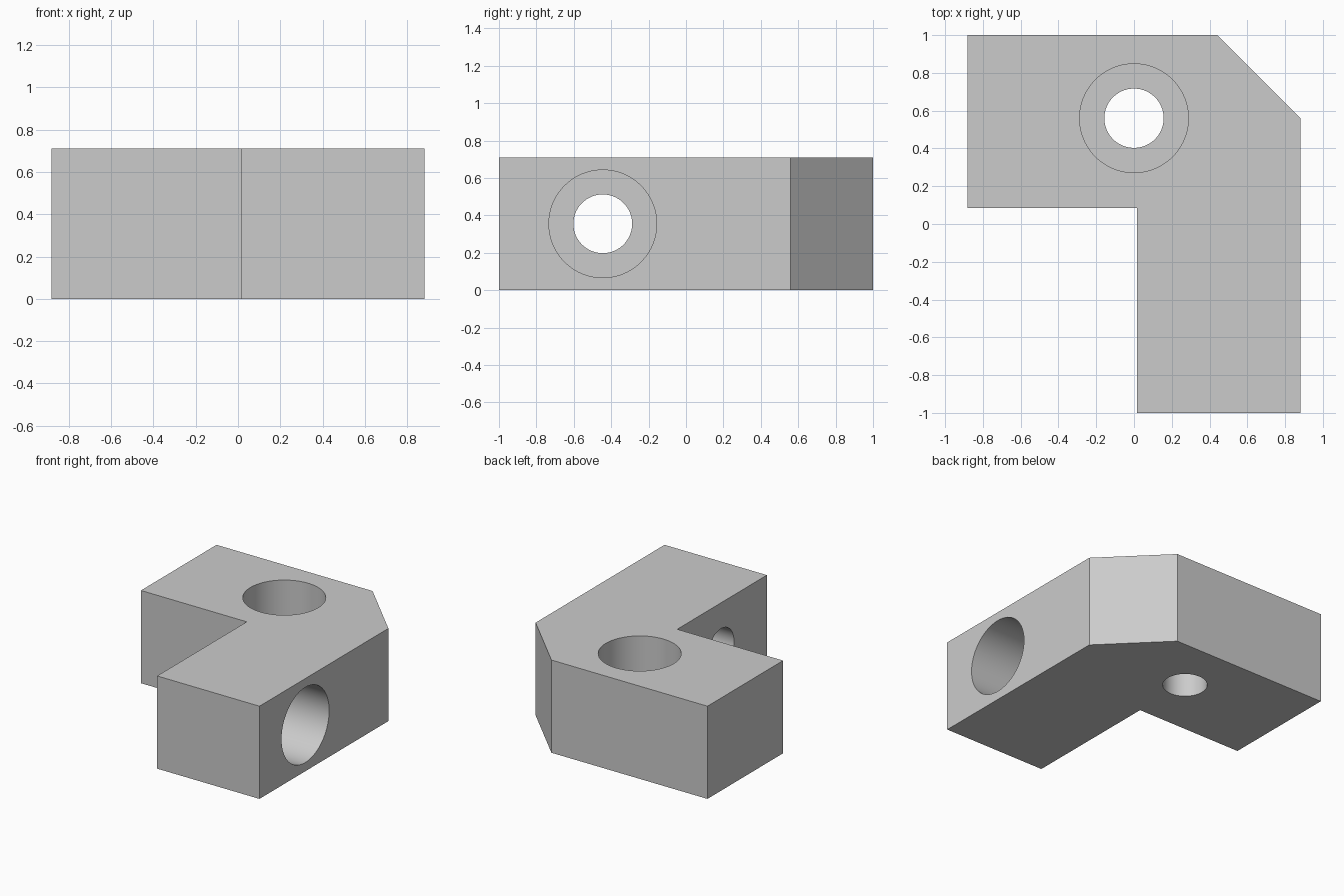
import bpy
import bmesh
import math
from mathutils import Vector

cube = bpy.data.objects.get("Cube")
if cube:
    bpy.data.objects.remove(cube, do_unlink=True)

HEIGHT = 0.71
BORE, COUNTERBORE = 0.157, 0.288

grey = bpy.data.materials.new("plain grey")
grey.use_nodes = True
grey.diffuse_color = (0.6, 0.6, 0.6, 1)
grey.node_tree.nodes["Principled BSDF"].inputs["Base Color"].default_value = grey.diffuse_color


def link_mesh(name, bm):
    mesh = bpy.data.meshes.new(name)
    bm.to_mesh(mesh)
    bm.free()
    mesh.materials.append(grey)
    obj = bpy.data.objects.new(name, mesh)
    bpy.context.collection.objects.link(obj)
    return obj


def cylinder_cutter(name, radius, start, end):
    """Cylinder running between two points."""
    start, end = Vector(start), Vector(end)
    axis = end - start
    bm = bmesh.new()
    bmesh.ops.create_cone(bm, cap_ends=True, segments=96, radius1=radius,
                          radius2=radius, depth=axis.length)
    obj = link_mesh(name, bm)
    obj.location = (start + end) / 2
    obj.rotation_euler = axis.to_track_quat("Z", "Y").to_euler()
    obj.hide_render = True
    return obj


# L-shaped block with a chamfered outer corner
outline = [(-0.882, 0.085), (0.015, 0.085), (0.015, -1), (0.882, -1),
           (0.882, 0.56), (0.44, 1), (-0.882, 1)]
bm = bmesh.new()
base = bm.faces.new([bm.verts.new((x, y, 0)) for x, y in outline])
raised = bmesh.ops.extrude_face_region(bm, geom=[base])["geom"]
bmesh.ops.translate(bm, vec=(0, 0, HEIGHT),
                    verts=[v for v in raised if isinstance(v, bmesh.types.BMVert)])
bmesh.ops.recalc_face_normals(bm, faces=bm.faces)
block = link_mesh("corner_block", bm)

# Counterbored holes: one down through the short arm, one across the long arm
mid = HEIGHT / 2
cutters = [
    cylinder_cutter("upright_bore_cutter", BORE, (0, 0.56, -0.1), (0, 0.56, 0.9)),
    cylinder_cutter("upright_counterbore_cutter", COUNTERBORE, (0, 0.56, 0.35), (0, 0.56, 0.9)),
    cylinder_cutter("cross_bore_cutter", BORE, (-0.1, -0.445, mid), (1, -0.445, mid)),
    cylinder_cutter("cross_counterbore_cutter", COUNTERBORE, (0.45, -0.445, mid), (1, -0.445, mid)),
]
bpy.ops.object.select_all(action="DESELECT")
bpy.context.view_layer.objects.active = block
block.select_set(True)
for cutter in cutters:
    cut = block.modifiers.new(cutter.name, "BOOLEAN")
    cut.operation = "DIFFERENCE"
    cut.solver = "EXACT"
    cut.object = cutter
    bpy.ops.object.modifier_apply(modifier=cut.name)
for cutter in cutters:
    bpy.data.objects.remove(cutter, do_unlink=True)

# Smooth bores, sharp block edges
bpy.ops.object.shade_smooth_by_angle(angle=math.radians(30))
